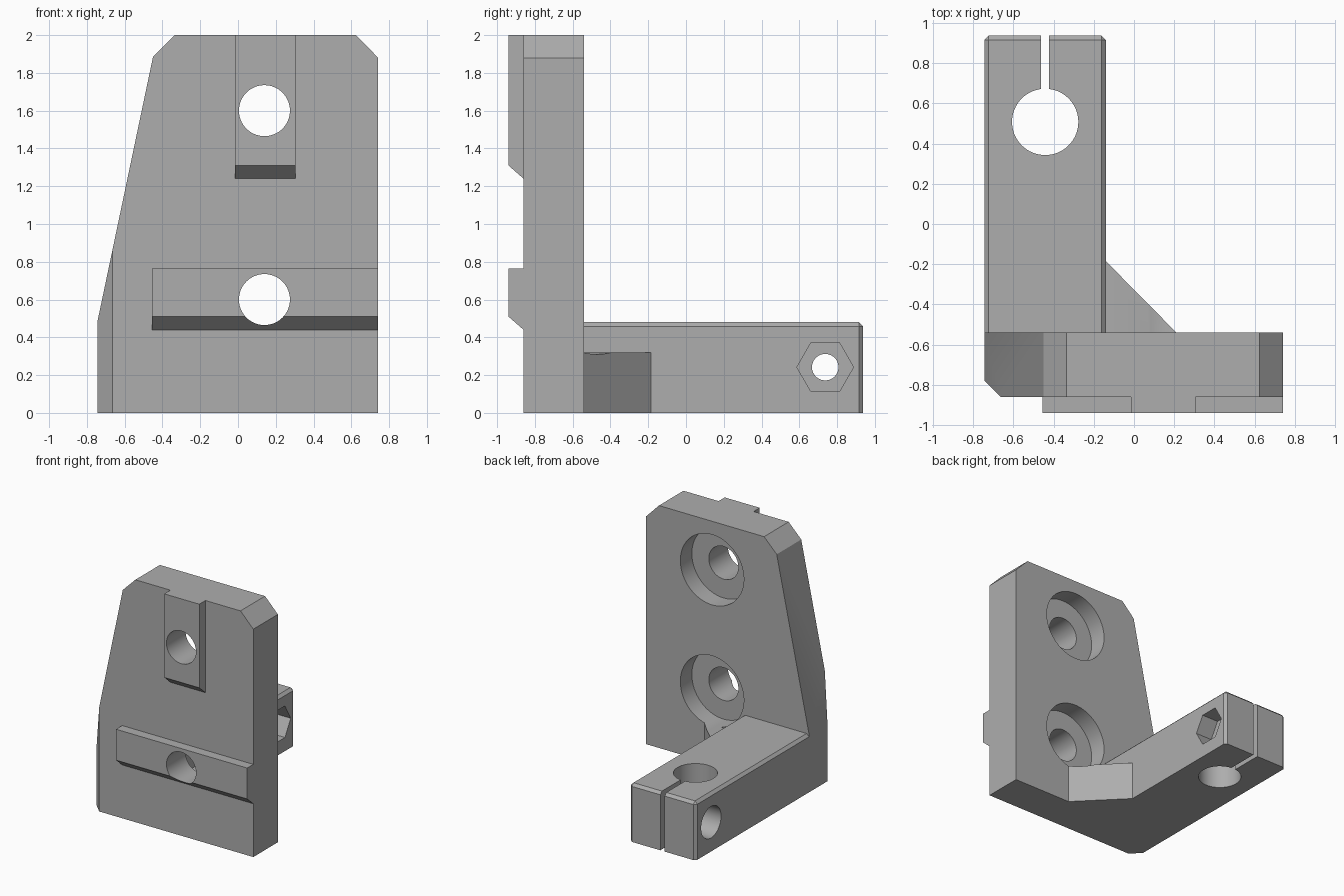
import bpy
import bmesh
import math

cube = bpy.data.objects.get("Cube")
if cube:
    bpy.data.objects.remove(cube, do_unlink=True)

grey = bpy.data.materials.new("plain_grey")
grey.use_nodes = True
grey.diffuse_color = (0.42, 0.42, 0.42, 1)
grey.node_tree.nodes["Principled BSDF"].inputs["Base Color"].default_value = (0.42, 0.42, 0.42, 1)


def prism(name, points, axis, low, high):
    """Extrude a flat profile along an axis."""
    place = {"X": lambda a, b, h: (h, a, b),
             "Y": lambda a, b, h: (a, h, b),
             "Z": lambda a, b, h: (a, b, h)}[axis]
    bm = bmesh.new()
    ends = [[bm.verts.new(place(a, b, h)) for a, b in points] for h in (low, high)]
    bm.faces.new(ends[0])
    bm.faces.new(ends[1])
    for i in range(len(points)):
        j = (i + 1) % len(points)
        bm.faces.new((ends[0][i], ends[0][j], ends[1][j], ends[1][i]))
    bmesh.ops.recalc_face_normals(bm, faces=bm.faces)
    mesh = bpy.data.meshes.new(name)
    bm.to_mesh(mesh)
    bm.free()
    mesh.materials.append(grey)
    obj = bpy.data.objects.new(name, mesh)
    bpy.context.collection.objects.link(obj)
    return obj


def rod(name, a, b, radius, axis, low, high, sides=64):
    ring = [(a + radius * math.cos(math.tau * i / sides),
             b + radius * math.sin(math.tau * i / sides)) for i in range(sides)]
    return prism(name, ring, axis, low, high)


def box(name, x, y, z):
    return prism(name, [(x[0], y[0]), (x[1], y[0]), (x[1], y[1]), (x[0], y[1])], "Z", *z)


def combine(target, tool, operation):
    mod = target.modifiers.new(operation, "BOOLEAN")
    mod.operation = operation
    mod.solver = "EXACT"
    mod.object = tool
    bpy.context.view_layer.objects.active = target
    bpy.ops.object.modifier_apply(modifier=mod.name)
    bpy.data.objects.remove(tool, do_unlink=True)


# Upright mounting plate with a slanted side and a chamfered front corner
bracket = prism("bracket", [(-0.745, 0), (0.742, 0), (0.742, 1.88), (0.625, 2),
                            (-0.335, 2), (-0.45, 1.885), (-0.745, 0.48)], "Y", -0.86, -0.54)
combine(bracket, prism("corner_cut", [(-0.845, -0.68), (-0.565, -0.96), (-0.845, -0.96)],
                       "Z", -0.1, 2.1), "DIFFERENCE")

# Clamp arm, chamfered on its top edges and far corners
arm = box("arm", (-0.745, -0.14), (-0.6, 0.938), (0, 0.48))
bm = bmesh.new()
bm.from_mesh(arm.data)
edges = []
for e in bm.edges:
    mid = (e.verts[0].co + e.verts[1].co) / 2
    if (mid.z > 0.47 and mid.y > -0.5) or (mid.y > 0.9 and 0.1 < mid.z < 0.4):
        edges.append(e)
bmesh.ops.bevel(bm, geom=edges, offset=0.022, segments=1, affect="EDGES")
bm.to_mesh(arm.data)
bm.free()
combine(bracket, arm, "UNION")

# Corner gusset and the two locating keys on the front
combine(bracket, prism("gusset", [(-0.2, -0.6), (0.27, -0.6), (-0.14, -0.185), (-0.2, -0.185)],
                       "Z", 0, 0.32), "UNION")
for name, x0, x1, z, top in (("upper_key", -0.015, 0.305, 1.24, 2),
                             ("lower_key", -0.455, 0.742, 0.44, 0.765)):
    side = [(-0.86, z), (-0.94, z + 0.07), (-0.94, top), (-0.8, top), (-0.8, z)]
    combine(bracket, prism(name, side, "X", x0, x1), "UNION")

# Counterbored bolt holes through the plate
for z in (0.6, 1.6):
    combine(bracket, rod("bolt_hole", 0.14, z, 0.135, "Y", -1.1, -0.6), "DIFFERENCE")
    combine(bracket, rod("counterbore", 0.14, z, 0.29, "Y", -0.69, -0.2), "DIFFERENCE")

# Clamp bore, slit, cross bolt hole, bolt head recess and nut pocket
combine(bracket, rod("clamp_bore", -0.442, 0.508, 0.165, "Z", -0.1, 0.6), "DIFFERENCE")
combine(bracket, box("slit", (-0.462, -0.422), (0.6, 1.1), (-0.1, 0.6)), "DIFFERENCE")
for name, radius, low, high, sides in (("cross_hole", 0.07, -0.9, 0.1, 64),
                                       ("head_recess", 0.13, -0.9, -0.545, 64),
                                       ("nut_pocket", 0.15, -0.29, 0.1, 6)):
    combine(bracket, rod(name, 0.737, 0.242, radius, "X", low, high, sides), "DIFFERENCE")

# Round walls smooth, all corners sharp
bpy.ops.object.select_all(action="DESELECT")
bracket.select_set(True)
bpy.context.view_layer.objects.active = bracket
bpy.ops.object.shade_smooth_by_angle(angle=math.radians(25))
